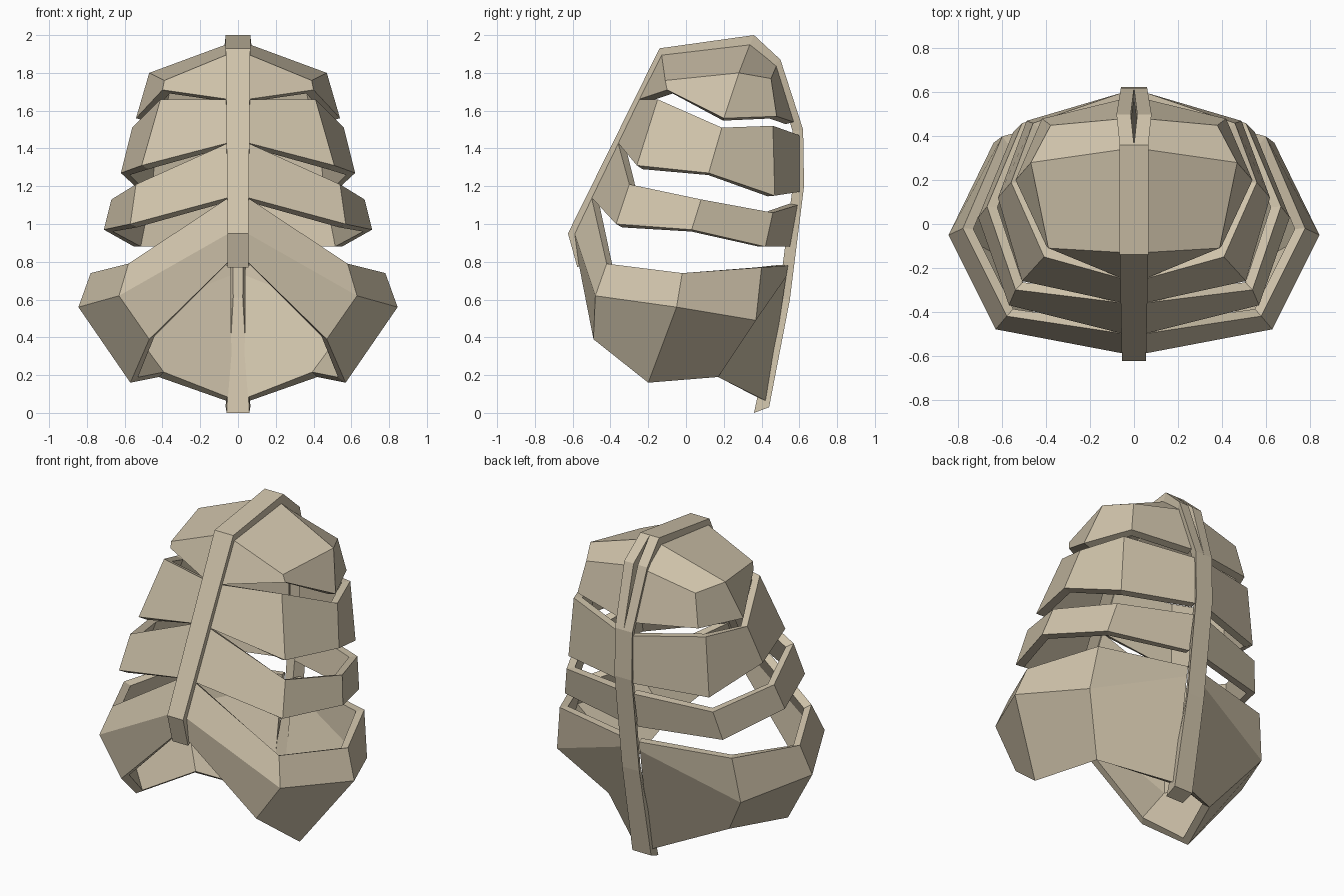
import bpy, bmesh
from mathutils import Vector

if "Cube" in bpy.data.objects:
    bpy.data.objects.remove(bpy.data.objects["Cube"])

MAT = bpy.data.materials.new("bone")
MAT.diffuse_color = (0.62, 0.54, 0.40, 1)
MAT.use_nodes = True
MAT.node_tree.nodes["Principled BSDF"].inputs["Base Color"].default_value = MAT.diffuse_color


def finish(name, bm, mirror=True, thickness=0):
    bmesh.ops.remove_doubles(bm, verts=bm.verts, dist=0.0005)
    me = bpy.data.meshes.new(name)
    bm.to_mesh(me)
    bm.free()
    ob = bpy.data.objects.new(name, me)
    bpy.context.collection.objects.link(ob)
    me.materials.append(MAT)
    if mirror:
        ob.modifiers.new("mirror", "MIRROR").merge_threshold = 0.001
    if thickness:
        s = ob.modifiers.new("thickness", "SOLIDIFY")
        s.thickness = thickness
        s.offset = -1
        s.use_even_offset = True
    return ob


def rib(name, *loops):
    """Loft between loops running breastbone -> side -> spine, listed from the top down."""
    bm = bmesh.new()
    for up, lo in zip(loops, loops[1:]):
        for i in range(len(up) - 1):
            pts = []
            for p in (lo[i], lo[i + 1], up[i + 1], up[i]):
                if p not in pts:
                    pts.append(p)
            if len(pts) > 2:
                bm.faces.new([bm.verts.new(p) for p in pts])
    return finish(name, bm, thickness=0.045)


# top rib pair, closed over by a shoulder cap
A, B, C = (.05, -.13, 1.90), (.05, .34, 1.955), (.05, .48, 1.84)
rib("top_rib",
    [A, A, B, C, C],
    [A, (.39, -.11, 1.76), (.47, .28, 1.80), (.38, .45, 1.77), C],
    [(.05, -.25, 1.66), (.40, -.10, 1.71), (.54, .20, 1.56), (.42, .48, 1.57), (.05, .57, 1.54)])

# second rib pair
rib("second_rib",
    [(.05, -.25, 1.66), (.41, -.15, 1.66), (.56, .19, 1.51), (.46, .46, 1.52), (.05, .60, 1.47)],
    [(.05, -.36, 1.43), (.51, -.26, 1.31), (.62, .12, 1.27), (.49, .47, 1.15), (.05, .60, 1.17)])

# third rib pair
rib("third_rib",
    [(.05, -.36, 1.43), (.54, -.30, 1.21), (.67, .08, 1.13), (.51, .46, 1.06), (.05, .59, 1.10)],
    [(.05, -.50, 1.14), (.57, -.37, 1.00), (.71, .03, .97), (.55, .42, .88), (.05, .55, .88)])

# large flared bottom rib pair
rib("bottom_rib",
    [(.05, -.50, 1.14), (.58, -.42, .79), (.78, -.02, .74), (.60, .40, .77), (.05, .54, .78)],
    [(.05, -.59, .95), (.63, -.48, .62), (.845, -.05, .56), (.64, .37, .49), (.05, .53, .72)],
    [(.05, -.57, .80), (.47, -.49, .39), (.57, -.20, .16), (.42, .17, .19), (.05, .43, .06)])

# breastbone and spine: one bar along a side profile
# (outer y, outer z, inner y, inner z, slit x, outer half width, inner half width)
BAR = [(-.575, .77, -.54, .79, 0, .055, .055),
       (-.625, .95, -.57, .95, 0, .055, .055),
       (-.14, 1.93, -.105, 1.88, 0, .065, .065),
       (.36, 2.00, .335, 1.94, 0, .065, .065),
       (.50, 1.87, .455, 1.84, .015, .08, .06),
       (.62, 1.50, .565, 1.49, 0, .06, .04),
       (.625, 1.20, .565, 1.20, 0, .06, .03),
       (.55, .60, .49, .61, 0, .06, .025),
       (.44, .03, .36, .0, 0, .065, .06)]
bm = bmesh.new()
rings = []
for yo, zo, yi, zi, slit, wo, wi in BAR:
    rings.append([bm.verts.new(p) for p in
                  ((slit, yo, zo), (wo, yo, zo), (wi, yi, zi), (slit, yi, zi))])
for k, (a, b) in enumerate(zip(rings, rings[1:])):
    for j in range(4):
        if j == 3 and BAR[k][4] + BAR[k + 1][4] == 0:
            continue  # no inner wall where the halves join
        n = (j + 1) % 4
        bm.faces.new((a[j], a[n], b[n], b[j]))
bm.faces.new(rings[0][::-1])
bm.faces.new(rings[-1])
bmesh.ops.recalc_face_normals(bm, faces=bm.faces)
finish("breastbone_and_spine", bm)
